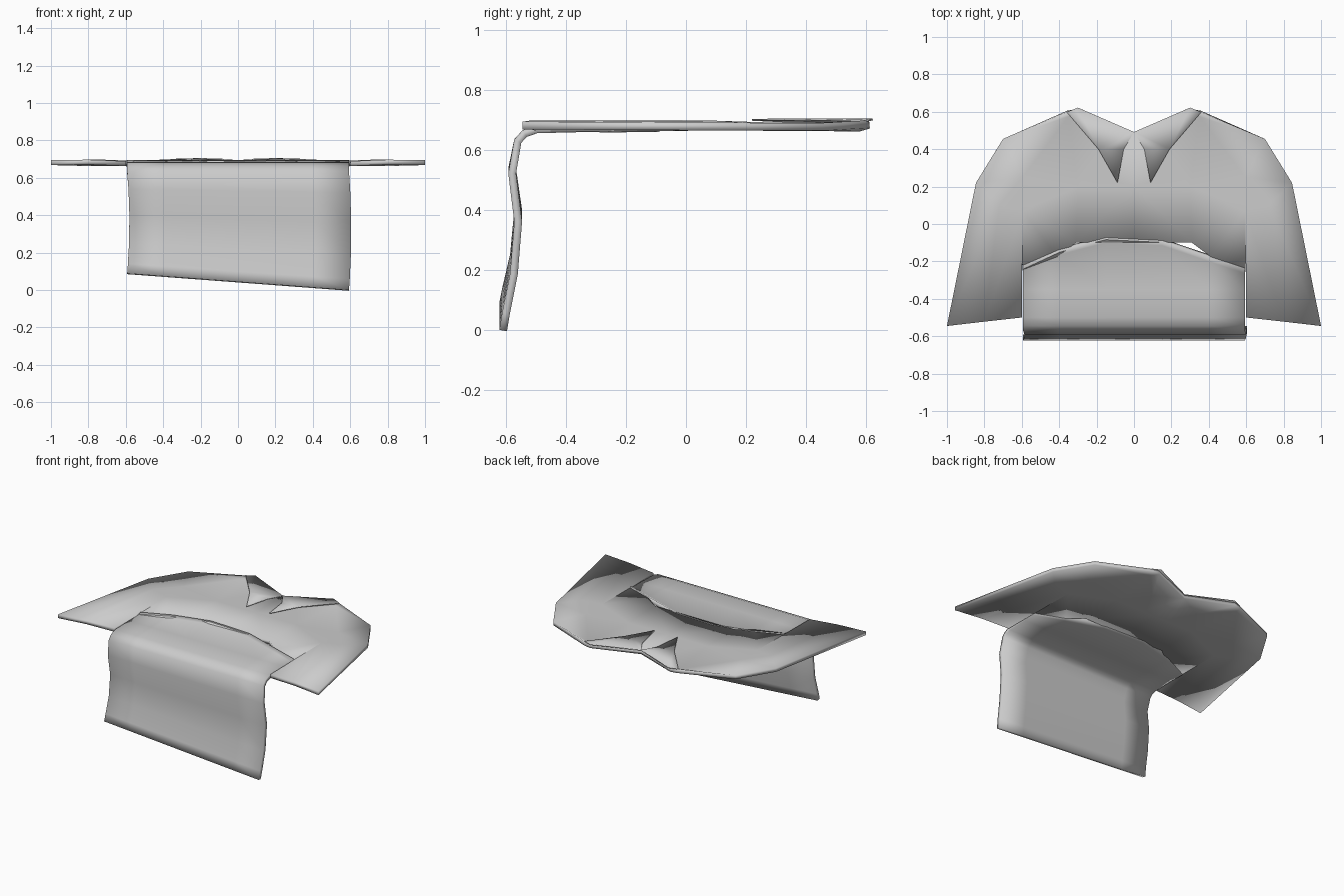
import bpy

cube = bpy.data.objects.get("Cube")
if cube:
    bpy.data.objects.remove(cube)

cloth = bpy.data.materials.new("grey cloth")
cloth.use_nodes = True
cloth.diffuse_color = (0.6, 0.6, 0.6, 1)
cloth.node_tree.nodes["Principled BSDF"].inputs["Base Color"].default_value = (0.6, 0.6, 0.6, 1)


def sheet(name, verts, faces, thickness, mirror=False):
    """Smooth cloth sheet, thickened below its upper surface."""
    mesh = bpy.data.meshes.new(name)
    mesh.from_pydata(verts, [], faces)
    mesh.materials.append(cloth)
    # every panel faces up or to the front
    for p in mesh.polygons:
        p.use_smooth = True
        if p.normal.z - p.normal.y < 0:
            p.flip()
    mesh.update()
    obj = bpy.data.objects.new(name, mesh)
    bpy.context.collection.objects.link(obj)
    if mirror:
        m = obj.modifiers.new("Mirror", 'MIRROR')
        m.use_clip = True
    s = obj.modifiers.new("Thickness", 'SOLIDIFY')
    s.thickness = thickness
    s.offset = -1
    return obj


def named_sheet(name, points, panels, thickness):
    """Left half described by named points, mirrored to the right."""
    keys = list(points)
    faces = [[keys.index(k) for k in panel.split()] for panel in panels]
    return sheet(name, list(points.values()), faces, thickness, mirror=True)


# Chest and shoulders, ending at the crease across the belly
named_sheet("shirt_chest", {
    "nape": (0, 0.49, 0.69), "neck": (0.31, 0.61, 0.697), "shoulder": (0.355, 0.6, 0.698),
    "fold": (0.35, 0.575, 0.687), "upper": (0.7, 0.455, 0.69), "elbow": (0.845, 0.22, 0.69),
    "lapel": (0.18, 0.39, 0.69), "tip": (0.09, 0.23, 0.69), "chest": (0, 0.2, 0.69),
    "breast": (0.3, 0.2, 0.69), "seam": (0.595, 0.25, 0.692), "armpit": (0.595, 0.07, 0.69),
    "belly": (0, -0.1, 0.692), "crease": (0.31, -0.1, 0.692), "kink": (0.41, -0.175, 0.69),
    "side": (0.595, -0.245, 0.688), "ridge": (0.72, 0.1, 0.697),
    "cuff_mid": (0.8, -0.522, 0.697), "cuff_out": (1, -0.545, 0.694), "cuff_in": (0.6, -0.5, 0.689),
}, [
    "nape chest tip lapel", "nape lapel neck", "neck lapel fold shoulder",
    "shoulder fold upper", "fold lapel breast seam", "fold seam upper",
    "lapel tip breast", "tip chest breast", "upper seam elbow",
    "chest breast crease belly", "breast seam armpit crease", "armpit side kink crease",
    "seam armpit ridge", "seam ridge elbow",
    "ridge elbow cuff_out cuff_mid", "armpit ridge cuff_mid cuff_in",
], 0.026)

# Folded collar flaps
named_sheet("collar", {
    "nape": (0, 0.492, 0.695), "peak": (0.3, 0.622, 0.704), "end": (0.36, 0.598, 0.7),
    "outer": (0.19, 0.4, 0.705), "tip": (0.088, 0.22, 0.703), "inner": (0.055, 0.4, 0.694),
}, ["nape peak outer inner", "peak end outer", "inner outer tip"], 0.006)

# Front of the shirt: slopes away from the crease, then hangs down
columns = [-0.593, -0.4, -0.15, 0.15, 0.4, 0.593]
crease_y = [-0.235, -0.15, -0.085, -0.1, -0.185, -0.25]
drop = [(-0.35, 0.685), (-0.5, 0.681), (-0.545, 0.665), (-0.572, 0.635), (-0.592, 0.53),
        (-0.572, 0.38), (-0.586, 0.22), (-0.612, 0.1), (-0.622, 0.045)]
verts = [(x, y + 0.01, 0.696) for x, y in zip(columns, crease_y)]
verts += [(x, y - 0.015, 0.684) for x, y in zip(columns, crease_y)]
for y, z in drop:
    hang = max(0, 0.64 - z) / 0.6
    sway = 0.05 * hang * (1 - hang)
    verts += [(x + sway, y, z - 0.076 * x * hang) for x in columns]
n = len(columns)
faces = [(r * n + c, r * n + c + 1, (r + 1) * n + c + 1, (r + 1) * n + c)
         for r in range(len(drop) + 1) for c in range(n - 1)]
sheet("shirt_front_drape", verts, faces, 0.026)
